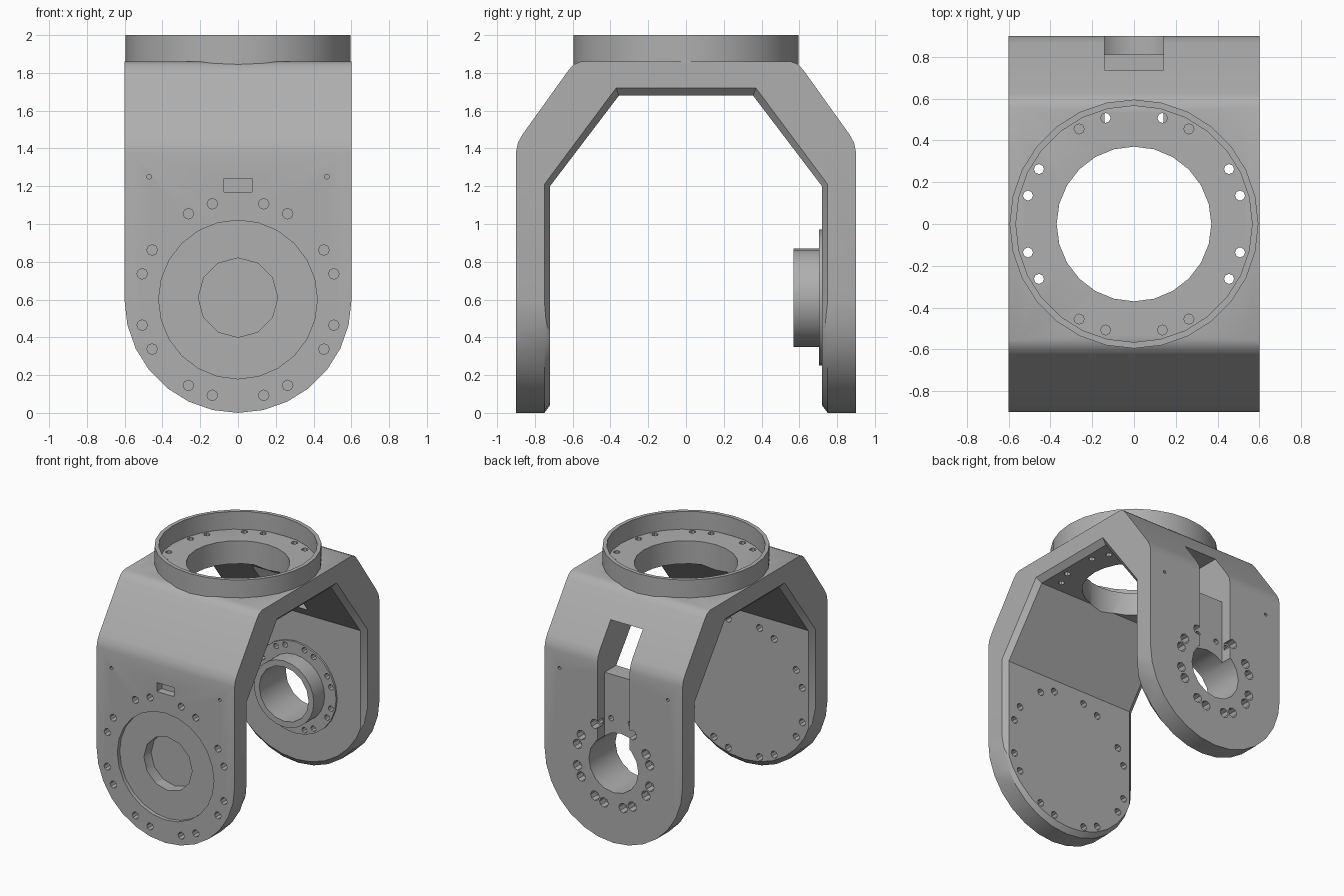
import bpy, bmesh, math
from mathutils import Matrix, Vector

old = bpy.data.objects.get("Cube")
if old:
    bpy.data.objects.remove(old, do_unlink=True)

grey = bpy.data.materials.new("machined grey")
grey.use_nodes = True
COLOUR = (0.43, 0.43, 0.43, 1)
grey.diffuse_color = COLOUR
grey.node_tree.nodes["Principled BSDF"].inputs["Base Color"].default_value = COLOUR


def make(name, bm):
    bmesh.ops.recalc_face_normals(bm, faces=bm.faces)
    mesh = bpy.data.meshes.new(name)
    bm.to_mesh(mesh)
    bm.free()
    ob = bpy.data.objects.new(name, mesh)
    mesh.materials.append(grey)
    bpy.context.collection.objects.link(ob)
    return ob


def cylinder(bm, r, centre, depth, axis="Z", sides=24):
    turn = Matrix.Rotation(math.pi / 2, 4, "X") if axis == "Y" else Matrix()
    bmesh.ops.create_cone(bm, cap_ends=True, segments=sides, radius1=r, radius2=r,
                          depth=depth, matrix=Matrix.Translation(centre) @ turn)


def box(bm, low, high):
    low, high = Vector(low), Vector(high)
    bmesh.ops.create_cube(bm, size=1, matrix=Matrix.Translation((low + high) / 2)
                          @ Matrix.Diagonal((*(high - low), 1)))


def loft(bm, rings):
    rows = [[bm.verts.new(p) for p in ring] for ring in rings]
    n = len(rows[0])
    for a, b in zip(rows, rows[1:]):
        for i in range(n):
            bm.faces.new((a[i], a[(i + 1) % n], b[(i + 1) % n], b[i]))
    bm.faces.new(rows[0])
    bm.faces.new(rows[-1])


def apply_boolean(ob, bm, operation="DIFFERENCE"):
    tool = make("cutter", bm)
    tool.hide_render = True
    mod = ob.modifiers.new("cut", "BOOLEAN")
    mod.operation, mod.solver, mod.object = operation, "EXACT", tool
    bpy.context.view_layer.objects.active = ob
    bpy.ops.object.modifier_apply(modifier=mod.name)
    bpy.data.objects.remove(tool, do_unlink=True)


def bolt_circle(r):
    # four groups of four, leaving the axes and the diagonals free
    for quarter in range(4):
        for step in (15, 30, 60, 75):
            a = math.radians(quarter * 90 + step)
            yield r * math.cos(a), r * math.sin(a)


# Arched yoke: half profile mirrored, with a chamfer along the inner edges
outer = [(0.9, -0.1), (0.9, 1.38), (0.89, 1.43), (0.865, 1.475),
         (0.625, 1.81), (0.595, 1.845), (0.555, 1.86)]
inner = [(0.72, -0.1), (0.72, 1.2), (0.355, 1.68)]
edge = [(0.75, -0.1), (0.75, 1.21), (0.37, 1.72)]


def section(x, inside):
    left = [(-y, z) for y, z in reversed(outer)]
    under = [(-y, z) for y, z in inside] + inside[::-1]
    return [(x, y, z) for y, z in outer + left + under]


bm = bmesh.new()
loft(bm, [section(-0.6, edge), section(-0.56, inner),
          section(0.56, inner), section(0.6, edge)])
yoke = make("yoke", bm)


# Round off the lower ends of both legs, the chamfer running on around them
def leg_outline(y, inset):
    ring = [(0.601, y, 2.2), (-0.601, y, 2.2)]
    for i in range(15):
        a = math.pi * i / 14
        r = 0.6 - inset * math.sin(a)
        ring.append((-(r + 0.001) * math.cos(a), y, 0.6 - r * math.sin(a)))
    return ring


bm = bmesh.new()
loft(bm, [leg_outline(y, inset) for y, inset in
          ((-1, 0), (-0.75, 0), (-0.72, 0.04), (0.72, 0.04), (0.75, 0), (1, 0))])
apply_boolean(yoke, bm, "INTERSECT")

# Round bearing boss inside the back leg, on a thin flange
for r, face in ((0.36, 0.705), (0.26, 0.57)):
    bm = bmesh.new()
    cylinder(bm, r, (0, (face + 0.76) / 2, 0.61), 0.76 - face, "Y")
    apply_boolean(yoke, bm, "UNION")

# Top opening, back bore and shallow front recess
bm = bmesh.new()
cylinder(bm, 0.37, (0, 0, 1.8), 0.5)
cylinder(bm, 0.215, (0, 0.8, 0.61), 0.8, "Y", 16)
cylinder(bm, 0.42, (0, -0.92, 0.6), 0.1, "Y")
apply_boolean(yoke, bm)

# Deeper centre pocket in the front and a cable window in the back slope
bm = bmesh.new()
cylinder(bm, 0.21, (0, -0.9, 0.61), 0.24, "Y", 12)
box(bm, (-0.075, -0.95, 1.17), (0.075, -0.84, 1.24))
box(bm, (-0.14, 0.3, 1.27), (0.14, 1, 1.655))
apply_boolean(yoke, bm)

# Cable groove running down to the back bore
bm = bmesh.new()
box(bm, (-0.14, 0.81, 0.74), (0.14, 1, 1.3))
apply_boolean(yoke, bm)

# Bolt holes in the top, the front and the back, and pin holes in the legs
bm = bmesh.new()
for u, v in bolt_circle(0.525):
    cylinder(bm, 0.024, (u, v, 1.8), 0.4, "Z", 8)
    cylinder(bm, 0.028, (u, -0.8, 0.6 + v), 0.4, "Y", 8)
for u, v in bolt_circle(0.325):
    cylinder(bm, 0.022, (u, 0.8, 0.61 + v), 0.4, "Y", 8)
for x in (-0.47, 0.47):
    for y in (-0.9, 0.9):
        cylinder(bm, 0.013, (x, y, 1.25), 0.16, "Y", 6)
apply_boolean(yoke, bm)

# Counterbores for the bolt heads around the back bore
bm = bmesh.new()
for u, v in bolt_circle(0.325):
    cylinder(bm, 0.038, (u, 0.9, 0.61 + v), 0.14, "Y", 8)
apply_boolean(yoke, bm)

# Thin collar standing on the top plate
bm = bmesh.new()
rings = []
for r, z in ((0.595, 1.84), (0.595, 2.0), (0.565, 2.0), (0.565, 1.84)):
    rings.append([bm.verts.new((r * math.cos(math.tau * i / 28),
                                r * math.sin(math.tau * i / 28), z)) for i in range(28)])
for a, b in zip(rings, rings[1:] + rings[:1]):
    for i in range(28):
        j = (i + 1) % 28
        bm.faces.new((a[i], a[j], b[j], b[i]))
collar = make("top_collar", bm)

for ob in (yoke, collar):
    bpy.ops.object.select_all(action="DESELECT")
    ob.select_set(True)
    bpy.context.view_layer.objects.active = ob
    bpy.ops.object.shade_smooth_by_angle(angle=math.radians(30))
